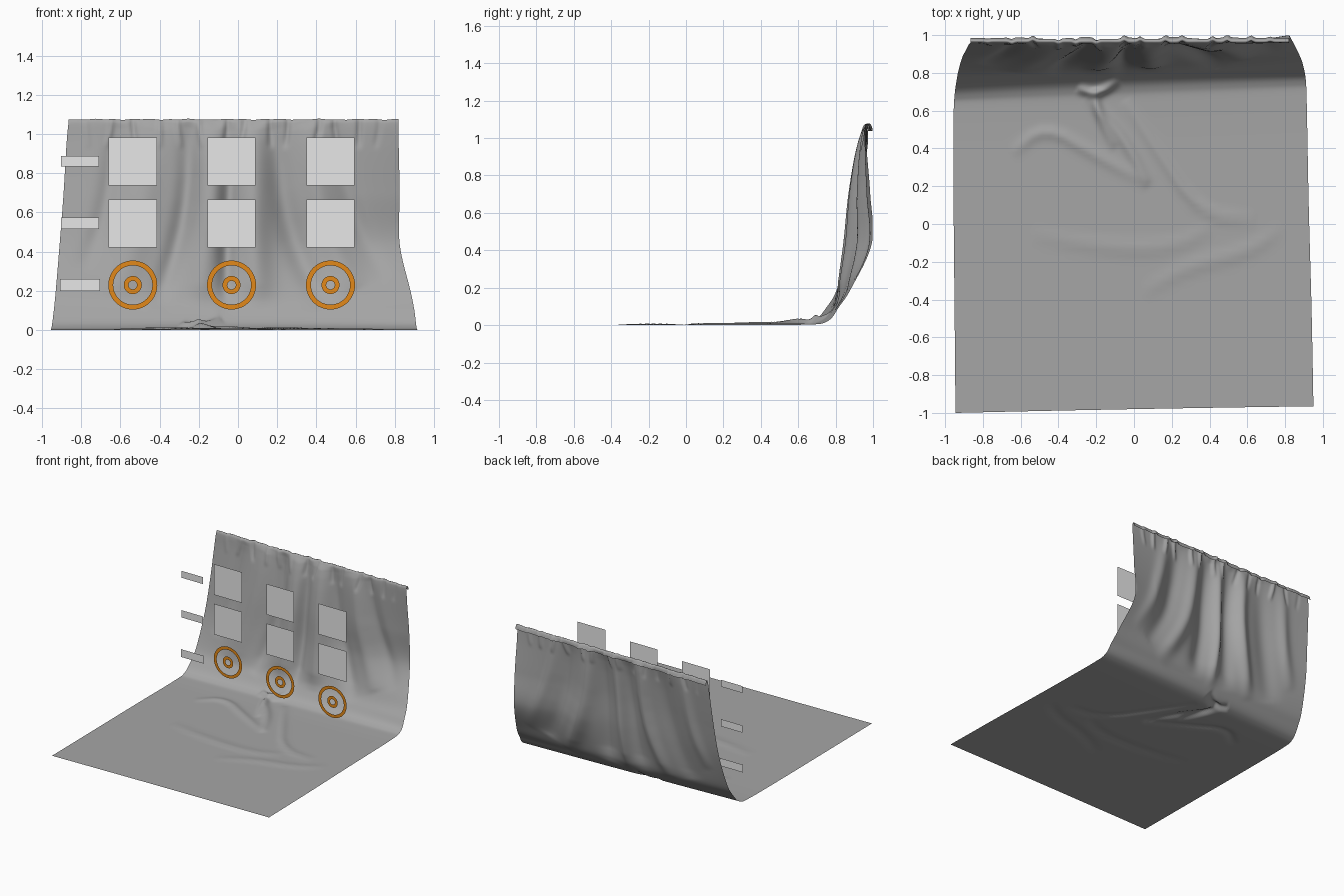
import bpy, bmesh, math, random

random.seed(4)
if "Cube" in bpy.data.objects:
    bpy.data.objects.remove(bpy.data.objects["Cube"])


def material(name, r, g, b):
    m = bpy.data.materials.new(name)
    m.use_nodes = True
    m.diffuse_color = (r, g, b, 1)
    m.node_tree.nodes["Principled BSDF"].inputs["Base Color"].default_value = (r, g, b, 1)
    return m


cloth_grey = material("cloth grey", 0.38, 0.38, 0.38)
panel_grey = material("panel light grey", 0.8, 0.8, 0.8)
orange = material("emblem orange", 0.76, 0.25, 0.01)


def add_object(name, bm, mat):
    mesh = bpy.data.meshes.new(name)
    bm.to_mesh(mesh)
    bm.free()
    mesh.materials.append(mat)
    obj = bpy.data.objects.new(name, mesh)
    bpy.context.scene.collection.objects.link(obj)
    return obj


# Sheet sections from front edge to top hem: z, left x, left y, middle y, right x, right y
SECTIONS = [
    (0, -.945, -1, -.98, .95, -.965),
    (0, -.95, -.45, -.45, .94, -.45),
    (0, -.955, .1, .1, .925, .1),
    (.002, -.955, .56, .58, .915, .62),
    (.02, -.95, .68, .72, .91, .755),
    (.1, -.94, .755, .795, .9, .82),
    (.2, -.93, .81, .84, .88, .885),
    (.44, -.91, .88, .89, .825, .994),
    (.7, -.89, .92, .915, .825, .985),
    (.95, -.875, .95, .94, .82, .965),
    (1.06, -.865, .96, .955, .82, .96),
    (1.072, -.865, .975, .975, .82, .975),
    (1.04, -.865, .985, .985, .82, .985),
]

# Floor wrinkles: height, width, path in x and y
WRINKLES = [
    (.012, .03, [(-.65, .37), (-.47, .52), (-.2, .36), (.08, .21)]),
    (.018, .03, [(-.25, .68), (-.05, .45), (.08, .2)]),
    (.012, .03, [(-.05, .66), (.1, .42), (.35, .05), (.65, .02)]),
    (.009, .03, [(-.55, -.05), (-.2, -.12), (.2, -.13), (.42, -.02)]),
    (.009, .03, [(.04, -.36), (.3, -.22), (.6, -.15), (.8, -.02)]),
    (.03, .025, [(-.3, .72), (-.2, .68), (-.08, .76)]),
    (.02, .025, [(-.2, .72), (-.2, .6), (-.1, .4)]),
]

# Hanging folds: push to the back (negative is to the front), width, path in x and z
FOLDS = [
    (.035, .05, [(-.25, 1.06), (-.26, .6), (-.42, .1)]),
    (-.045, .08, [(-.13, 1.06), (-.14, .6), (-.2, .1)]),
    (.035, .04, [(-.03, 1.06), (-.06, .5), (-.06, .06)]),
    (-.05, .08, [(.08, 1.06), (.08, .55), (.1, .1)]),
    (.035, .06, [(.18, 1.06), (.25, .5), (.45, .1)]),
    (-.03, .07, [(.36, 1.06), (.43, .55), (.6, .2)]),
    (.02, .05, [(.48, 1.06), (.58, .6), (.76, .25)]),
    (-.025, .09, [(-.42, 1.06), (-.5, .55), (-.62, .15)]),
    (.02, .05, [(-.62, 1.06), (-.68, .6), (-.8, .3)]),
]
# Short pinches where the hem is gathered
for k in range(14):
    x = -.76 + k * .115 + random.uniform(-.03, .03)
    FOLDS.append((random.choice((-.01, .014)), .014,
                  [(x, 1.1), (x, 1.03), (x + random.uniform(-.03, .03), .93)]))


def rounded(path):
    """Cut the corners of a path so that it bends smoothly."""
    for _ in range(2):
        cut = [path[0]]
        for (ax, ay), (bx, by) in zip(path, path[1:]):
            cut += [(ax + (bx - ax) * f, ay + (by - ay) * f) for f in (.25, .75)]
        path = cut + [path[-1]]
    return path


WRINKLES, FOLDS = [[(s, w, rounded(p)) for s, w, p in group] for group in (WRINKLES, FOLDS)]


def relief(x, h, shapes):
    """Sum of rounded ridges that fade out at both ends of their paths."""
    total = 0
    for size, width, path in shapes:
        best, along, last = 9, 0, len(path) - 1
        for i, ((ax, ay), (bx, by)) in enumerate(zip(path, path[1:])):
            dx, dy = bx - ax, by - ay
            t = max(0, min(1, ((x - ax) * dx + (h - ay) * dy) / (dx * dx + dy * dy)))
            d = math.hypot(x - ax - dx * t, h - ay - dy * t)
            if d < best:
                best, along = d, (i + t) / last
        total += size * math.exp(-(best / width) ** 2) * math.sin(math.pi * along)
    return total


def spline(t):
    """Smooth section at parameter t along the sheet."""
    i = min(int(t), len(SECTIONS) - 2)
    f = t - i
    quad = [SECTIONS[max(0, min(len(SECTIONS) - 1, i + k))] for k in (-1, 0, 1, 2)]
    return [b + .5 * f * (c - a + f * (2 * a - 5 * b + 4 * c - d + f * (3 * (b - c) + d - a)))
            for a, b, c, d in zip(*quad)]


# Draped sheet: floor, sweep, hanging wall and rolled hem in one surface
COLS, STEPS = 170, [8, 16, 26, 14, 10, 8, 12, 14, 14, 12, 4, 3]
params = [i + k / n for i, n in enumerate(STEPS) for k in range(n)] + [len(STEPS)]
bm = bmesh.new()
rows = []
for t in params:
    z0, xl, yl, ym, xr, yr = spline(t)
    row = []
    for c in range(COLS + 1):
        u = c / COLS
        x = xl + (xr - xl) * u
        y = yl * (1 - u) * (1 - 2 * u) + ym * 4 * u * (1 - u) + yr * u * (2 * u - 1)
        z = max(0, z0)
        edge = min(1, 8 * u, 8 * (1 - u))
        if z < .15 and y > -.5:
            z += relief(x, y, WRINKLES) * edge
        if z0 > .03:
            y += relief(x, z0, FOLDS) * edge * min(1, (z0 - .03) * 5)
        if t > 9.5:
            z += .003 * math.sin(19 * x) * math.sin(47 * x + 1)
        row.append(bm.verts.new((x, min(y, .998), z)))
    rows.append(row)
for low, high in zip(rows, rows[1:]):
    for c in range(COLS):
        bm.faces.new((low[c], low[c + 1], high[c + 1], high[c])).smooth = True
add_object("draped_sheet", bm, cloth_grey)


def panel(name, x, y, z, width, height):
    bm = bmesh.new()
    bm.faces.new([bm.verts.new((x + sx * width / 2, y, z + sz * height / 2))
                  for sx, sz in ((-1, -1), (1, -1), (1, 1), (-1, 1))])
    add_object(name, bm, panel_grey)


def ring(name, x, y, z, outer, inner, sides=48):
    bm = bmesh.new()
    loops = [[bm.verts.new((x + r * math.cos(math.tau * k / sides), y,
                            z + r * math.sin(math.tau * k / sides)))
              for k in range(sides)] for r in (inner, outer)]
    for k in range(sides):
        n = (k + 1) % sides
        bm.faces.new((loops[0][k], loops[1][k], loops[1][n], loops[0][n]))
    add_object(name, bm, orange)


# Three columns of floating panels, each with a ring emblem below
for name, x, y in (("left", .472, .52), ("middle", -.033, .58), ("right", -.537, .64)):
    panel("upper_panel_" + name, x, y, .86, .246, .246)
    panel("lower_panel_" + name, x, y, .543, .246, .246)
    ring("emblem_ring_" + name, x, y, .229, .125, .1)
    ring("emblem_centre_" + name, x, y, .229, .046, .022, 32)

# Small blank tags at the side
for name, z, width, height in (("top", .861, .193, .055), ("middle", .545, .193, .058),
                               ("bottom", .23, .203, .062)):
    panel("side_tag_" + name, -.807, .575, z, width, height)
